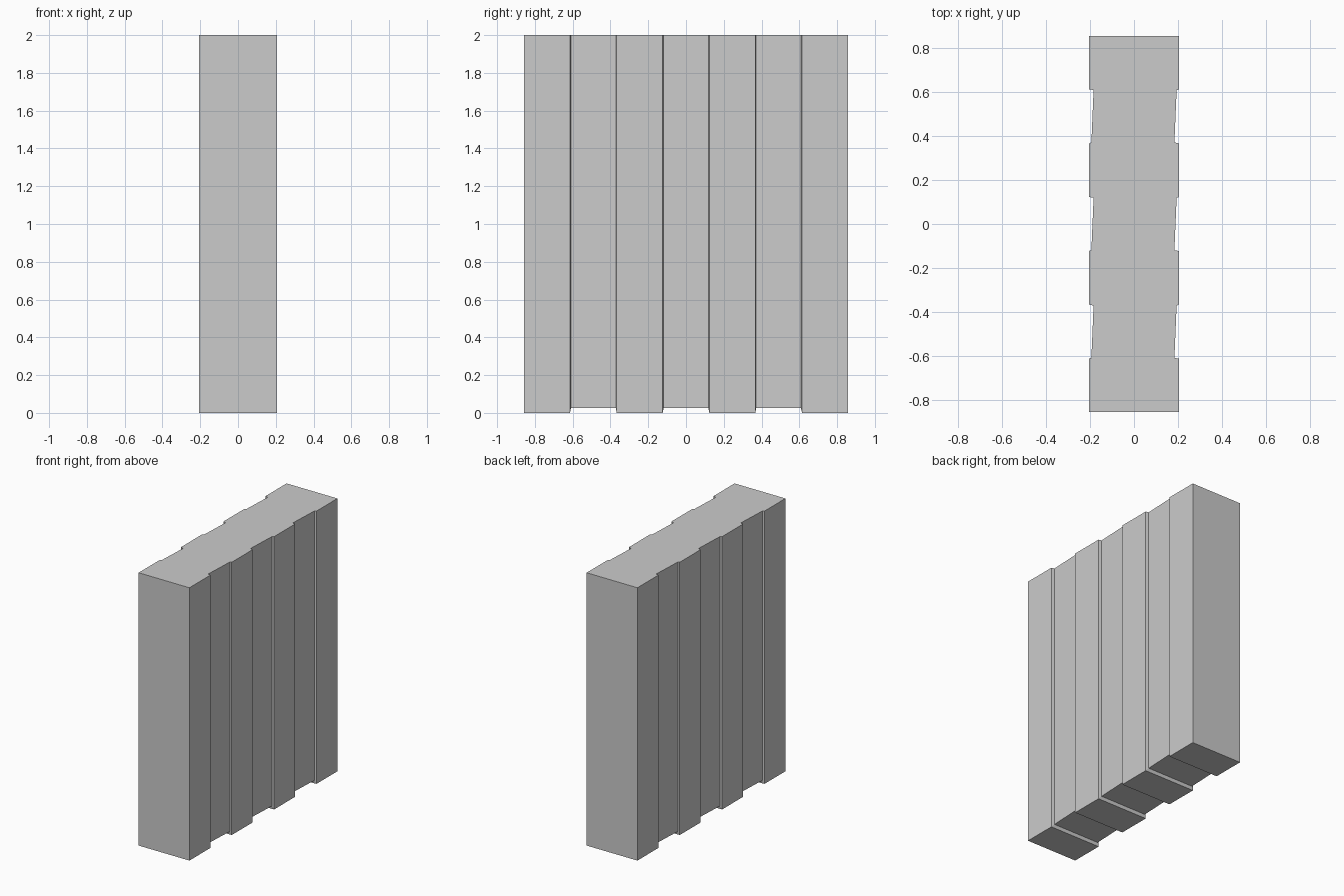
import bpy, bmesh

if "Cube" in bpy.data.objects:
    bpy.data.objects.remove(bpy.data.objects["Cube"])

HEIGHT = 2.0
HALF_X = 0.206         # half thickness at the raised ribs
HALF_Y = 0.857
RIB = 0.243            # rib length along y
PITCH = (2 * HALF_Y - RIB) / 3
SLOPE = 0.005          # sloped step between rib and recess
SHALLOW, DEEP = 0.194, 0.184   # recessed faces are slightly skewed
RECESS_Z = 0.025

# Cross-section stations along y: (y, left x, right x, bottom z)
stations = []
for i in range(4):
    start = -HALF_Y + i * PITCH
    end = start + RIB
    stations += [(start, -HALF_X, HALF_X, 0), (end, -HALF_X, HALF_X, 0)]
    if i < 3:
        stations += [(end + SLOPE, -SHALLOW, DEEP, RECESS_Z),
                     (start + PITCH - SLOPE, -DEEP, SHALLOW, RECESS_Z)]

# Ribbed slab: rectangular rings lofted from front to back
bm = bmesh.new()
rings = [[bm.verts.new(p) for p in ((l, y, z), (r, y, z), (r, y, HEIGHT), (l, y, HEIGHT))]
         for y, l, r, z in stations]
for a, b in zip(rings, rings[1:]):
    for k in range(4):
        n = (k + 1) % 4
        bm.faces.new((a[k], a[n], b[n], b[k]))
bm.faces.new(rings[0])
bm.faces.new(rings[-1][::-1])

# Merge the flat top into one face and orient everything outward
top = [f for f in bm.faces if all(v.co.z == HEIGHT for v in f.verts)]
bmesh.ops.dissolve_faces(bm, faces=top)
bmesh.ops.recalc_face_normals(bm, faces=bm.faces[:])

mesh = bpy.data.meshes.new("ribbed_wall_panel")
bm.to_mesh(mesh)
bm.free()
bpy.context.collection.objects.link(bpy.data.objects.new("ribbed_wall_panel", mesh))
